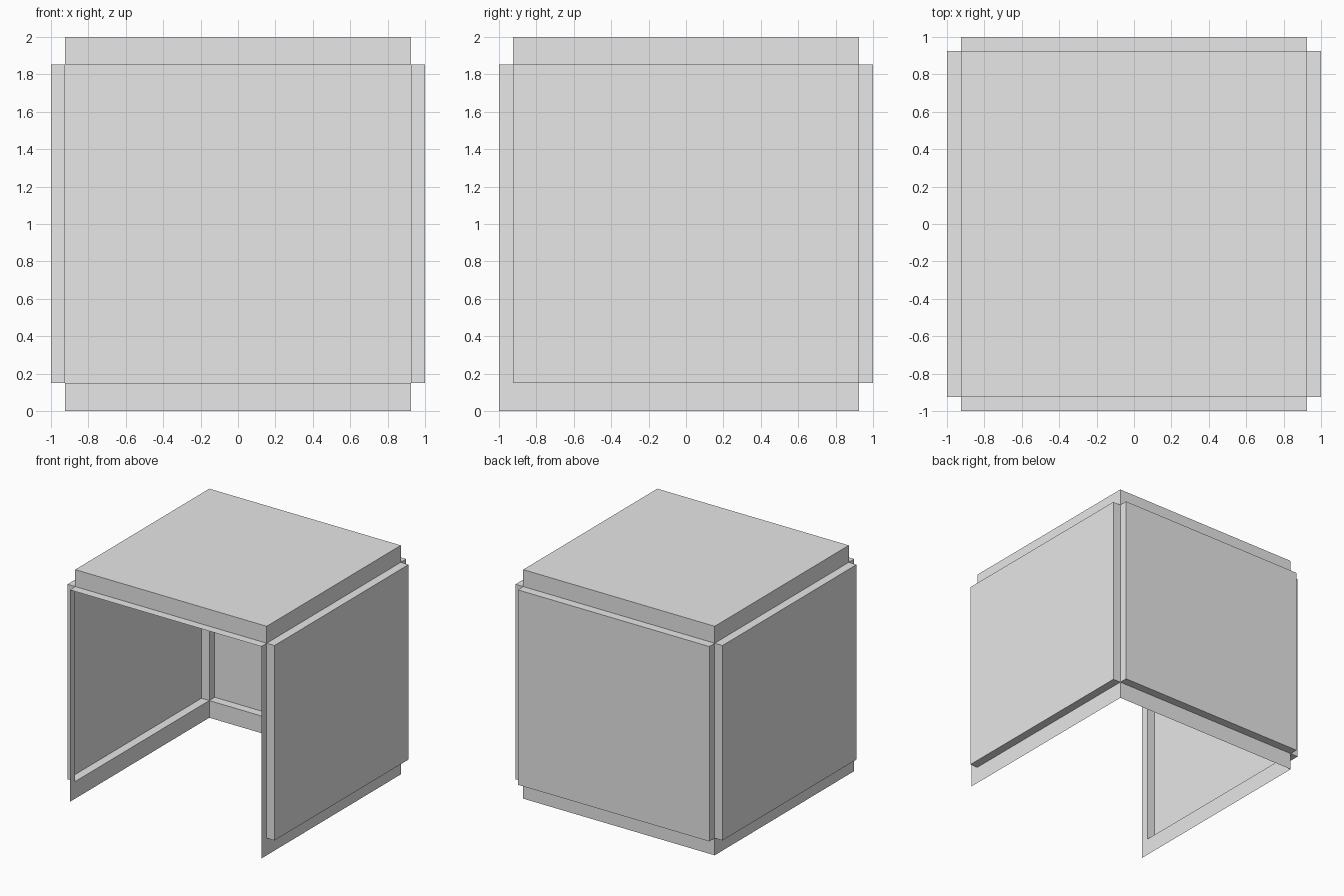
import bpy, bmesh
from mathutils import Vector

W = 0.925            # half width of the core
LOW, HIGH = 0.15, 1.852   # bottom and top of the raised panels

if "Cube" in bpy.data.objects:
    bpy.data.objects.remove(bpy.data.objects["Cube"])

grey = bpy.data.materials.new("light_grey")
grey.use_nodes = True
grey.diffuse_color = (0.8, 0.8, 0.8, 1)
grey.node_tree.nodes["Principled BSDF"].inputs["Base Color"].default_value = (0.8, 0.8, 0.8, 1)


def finish(bm, name):
    mesh = bpy.data.meshes.new(name)
    bm.to_mesh(mesh)
    bm.free()
    mesh.materials.append(grey)
    obj = bpy.data.objects.new(name, mesh)
    bpy.context.collection.objects.link(obj)


def tray(name, lo, hi, outward):
    """Box shell left open on its inner side."""
    lo, hi, outward = Vector(lo), Vector(hi), Vector(outward)
    bm = bmesh.new()
    bmesh.ops.create_cube(bm, size=1)
    for v in bm.verts:
        v.co = (lo + hi) / 2 + v.co * (hi - lo)
    bm.normal_update()
    inner = [f for f in bm.faces if f.normal.dot(outward) < -0.9]
    bmesh.ops.delete(bm, geom=inner, context='FACES')
    finish(bm, name)


def sheet(name, points, outward):
    """Single flat face looking outward."""
    bm = bmesh.new()
    face = bm.faces.new([bm.verts.new(p) for p in points])
    face.normal_update()
    if face.normal.dot(Vector(outward)) < 0:
        face.normal_flip()
    finish(bm, name)


# Raised roof and back panel
tray("roof", (-W, -W, HIGH), (W, W, 2), (0, 0, 1))
tray("back_panel", (-W, W, LOW), (W, 1, HIGH), (0, 1, 0))

# Side panels, with an L-shaped skirt and front flange
for side, s in (("left", 1), ("right", -1)):
    xs = sorted((s * W, s))
    tray(side + "_panel", (xs[0], -W, LOW), (xs[1], W, HIGH), (s, 0, 0))
    outline = [(-1, 0), (W, 0), (W, LOW), (-W, LOW), (-W, HIGH), (-1, HIGH)]
    sheet(side + "_skirt", [(s * W, y, z) for y, z in outline], (s, 0, 0))

# Back skirt and front ledge over the opening
sheet("back_skirt", [(-W, W, 0), (W, W, 0), (W, W, LOW), (-W, W, LOW)], (0, 1, 0))
sheet("front_ledge", [(-W, -1, HIGH), (W, -1, HIGH), (W, -W, HIGH), (-W, -W, HIGH)], (0, 0, 1))
